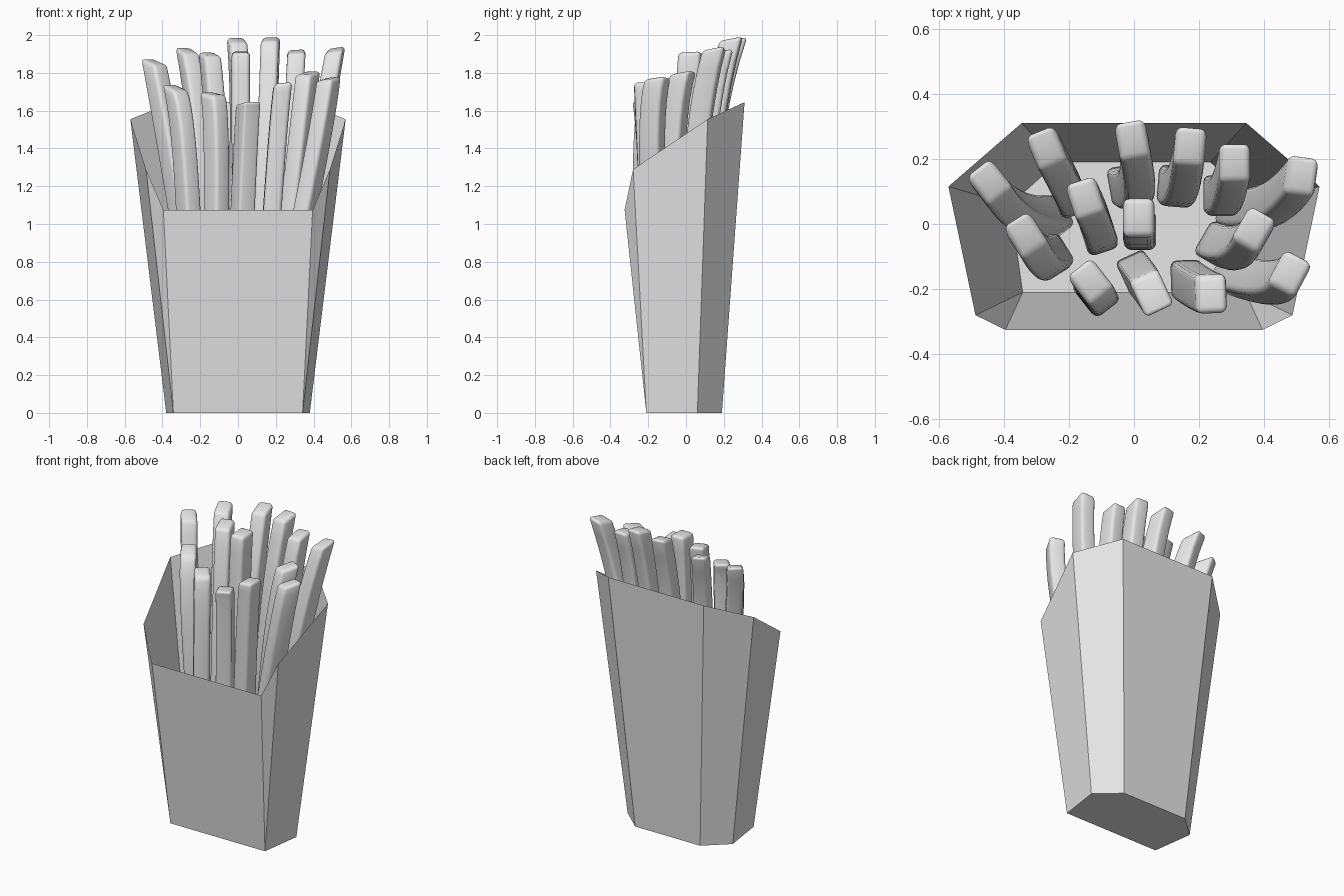
import bpy, bmesh, math
from mathutils import Vector

if "Cube" in bpy.data.objects:
    bpy.data.objects.remove(bpy.data.objects["Cube"])

grey = bpy.data.materials.new("light grey")
grey.use_nodes = True
grey.diffuse_color = (0.8, 0.8, 0.8, 1)
grey.node_tree.nodes["Principled BSDF"].inputs["Base Color"].default_value = (0.8, 0.8, 0.8, 1)


def finish(bm, name):
    bmesh.ops.recalc_face_normals(bm, faces=bm.faces)
    mesh = bpy.data.meshes.new(name)
    bm.to_mesh(mesh)
    bm.free()
    mesh.materials.append(grey)
    obj = bpy.data.objects.new(name, mesh)
    bpy.context.collection.objects.link(obj)
    return obj


# Open carton: hexagonal floor, slanted eight-cornered rim
def carton():
    bm = bmesh.new()
    rim = [(0.395, -0.325, 1.075), (0.487, -0.28, 1.29), (0.57, 0.115, 1.555), (0.345, 0.31, 1.645)]
    base = [(0.342, -0.21, 0), (0.38, 0.06, 0), (0.235, 0.19, 0)]
    sides = []
    for s in (1, -1):
        r = [bm.verts.new((s * x, y, z)) for x, y, z in rim]
        b = [bm.verts.new((s * x, y, z)) for x, y, z in base]
        bm.faces.new((r[0], r[1], b[0]))
        for i in (0, 1):
            bm.faces.new((b[i], r[i + 1], r[i + 2], b[i + 1]))
        sides.append((r, b))
    (r, b), (q, c) = sides
    bm.faces.new((r[0], b[0], c[0], q[0]))
    bm.faces.new((r[3], b[2], c[2], q[3]))
    bm.faces.new(b + c[::-1])
    return finish(bm, "carton")


# One fry: a rectangular section swept up a bent path, with an inward-sloping tip
def fry(name, low, mid, top, heading, steps=9):
    p0, p1, p2 = Vector(low), Vector(mid), Vector(top)
    ctrl = p1 * 2 - (p0 + p2) / 2
    a = math.radians(heading)
    u = Vector((math.cos(a), math.sin(a), 0)) * 0.06
    v = Vector((-math.sin(a), math.cos(a), 0)) * 0.048
    lean = (p2 - p1) / (p2.z - p1.z)
    lean.z = 0
    bm = bmesh.new()
    rings = []
    for i in range(steps + 1):
        t = i / steps
        c = p0 * (1 - t) ** 2 + ctrl * 2 * t * (1 - t) + p2 * t * t
        ring = []
        for off in (u + v, v - u, -u - v, u - v):
            rise = Vector((0, 0, lean.dot(off) * t ** 4))
            ring.append(bm.verts.new(c + off + rise))
        rings.append(ring)
    for r, q in zip(rings, rings[1:]):
        for k in range(4):
            bm.faces.new((r[k], r[k - 1], q[k - 1], q[k]))
    bm.faces.new(rings[0])
    bm.faces.new(rings[-1])
    obj = finish(bm, name)
    bevel = obj.modifiers.new("rounded edges", "BEVEL")
    bevel.width = 0.02
    bevel.segments = 3
    bevel.limit_method = 'ANGLE'
    bevel.angle_limit = math.radians(40)
    for p in obj.data.polygons:
        p.use_smooth = True
    return obj


carton()

# Lower end x, y; middle x, y; tip x, y, z; heading of the long side
LOW, MID = 0.75, 1.4
fries = [
    (-.25, .02, -.36, .04, -.445, .13, 1.86, 128),
    (-.20, .09, -.205, .11, -.27, .235, 1.92, 112),
    (-.11, -.03, -.115, 0, -.15, .08, 1.90, 108),
    (-.03, .12, .01, .13, -.005, .26, 1.975, 100),
    (.02, -.02, .015, -.01, .015, .02, 1.91, 90),
    (.12, .12, .15, .13, .172, .24, 1.98, 85),
    (.26, .09, .285, .10, .31, .19, 1.915, 90),
    (.30, .05, .42, .06, .515, .15, 1.925, 82),
    (-.25, -.09, -.285, -.10, -.335, -.03, 1.725, 122),
    (-.12, -.21, -.115, -.21, -.135, -.175, 1.69, 128),
    (.01, -.15, .04, -.19, .055, -.215, 1.64, 115),
    (.16, -.17, .205, -.20, .238, -.215, 1.745, 92),
    (.25, -.06, .325, -.07, .37, -.015, 1.80, 60),
    (.29, -.15, .42, -.18, .48, -.15, 1.77, 62),
]
for n, (lx, ly, mx, my, tx, ty, tz, heading) in enumerate(fries, 1):
    fry(f"fry_{n}", (lx, ly, LOW), (mx, my, MID), (tx, ty, tz), heading)
